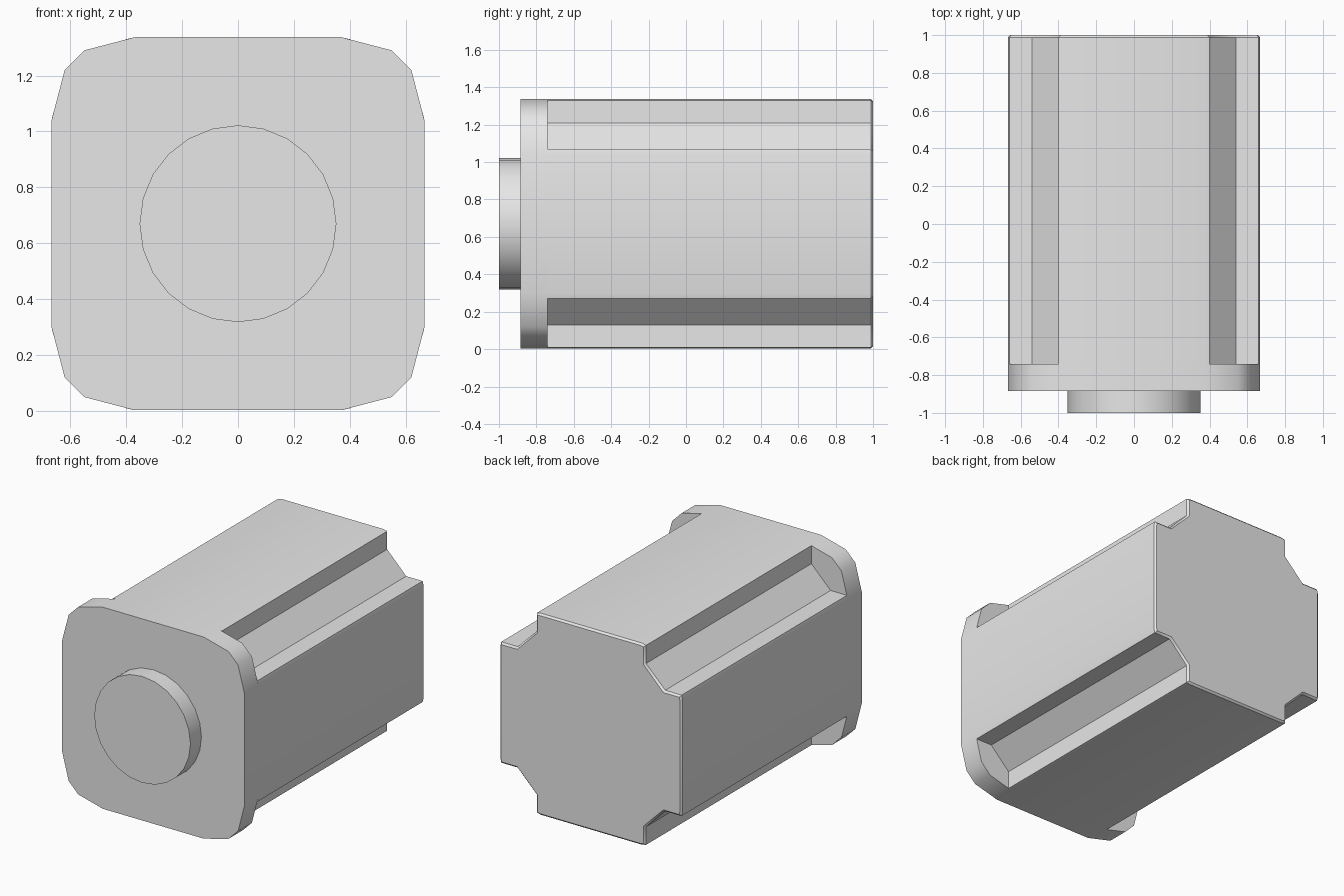
import bpy, bmesh, math
from mathutils import Vector

cube = bpy.data.objects.get("Cube")
if cube:
    bpy.data.objects.remove(cube, do_unlink=True)

MID = 0.67          # height of the long axis
SMOOTH = math.radians(35)

grey = bpy.data.materials.new("light grey")
grey.use_nodes = True
colour = (0.8, 0.8, 0.8, 1)
grey.diffuse_color = colour
grey.node_tree.nodes["Principled BSDF"].inputs["Base Color"].default_value = colour


def four_corners(corner):
    """Turn one corner's points into the full outline by quarter turns."""
    outline, pts = [], list(corner)
    for _ in range(4):
        outline += pts
        pts = [(z, -x) for x, z in pts]
    return outline


def extrude(name, outline, front, back, chamfer=0):
    """Prism of an x-z outline from front to back, with a chamfered back rim."""
    bm = bmesh.new()
    face = bm.faces.new([bm.verts.new((x, front, z + MID)) for x, z in outline])
    new = bmesh.ops.extrude_face_region(bm, geom=[face], use_keep_orig=True)["geom"]
    verts = [v for v in new if isinstance(v, bmesh.types.BMVert)]
    bmesh.ops.translate(bm, verts=verts, vec=Vector((0, back - front, 0)))
    bmesh.ops.recalc_face_normals(bm, faces=bm.faces)
    if chamfer:
        rim = [e for e in bm.edges if all(abs(v.co.y - back) < 1e-5 for v in e.verts)]
        bmesh.ops.bevel(bm, geom=rim, offset=chamfer, segments=1, affect="EDGES")
    mesh = bpy.data.meshes.new(name)
    bm.to_mesh(mesh)
    bm.free()
    mesh.materials.append(grey)
    obj = bpy.data.objects.new(name, mesh)
    bpy.context.collection.objects.link(obj)
    bpy.ops.object.select_all(action="DESELECT")
    obj.select_set(True)
    bpy.context.view_layer.objects.active = obj
    bpy.ops.object.shade_smooth_by_angle(angle=SMOOTH)
    return obj


# Front flange with faceted round corners
extrude("front_flange",
        four_corners([(0.37, 0.667), (0.55, 0.62), (0.62, 0.55), (0.667, 0.37)]),
        -0.885, -0.74)

# Long body with a bevelled channel along each corner
extrude("motor_body",
        four_corners([(0.37, 0.667), (0.4, 0.66), (0.4, 0.54),
                      (0.54, 0.4), (0.66, 0.4), (0.667, 0.37)]),
        -0.74, 1.0, chamfer=0.012)

# Round boss on the front
circle = [(0.352 * math.sin(math.tau * i / 24), 0.352 * math.cos(math.tau * i / 24))
          for i in range(24)]
extrude("front_boss", circle, -1.0, -0.885)
